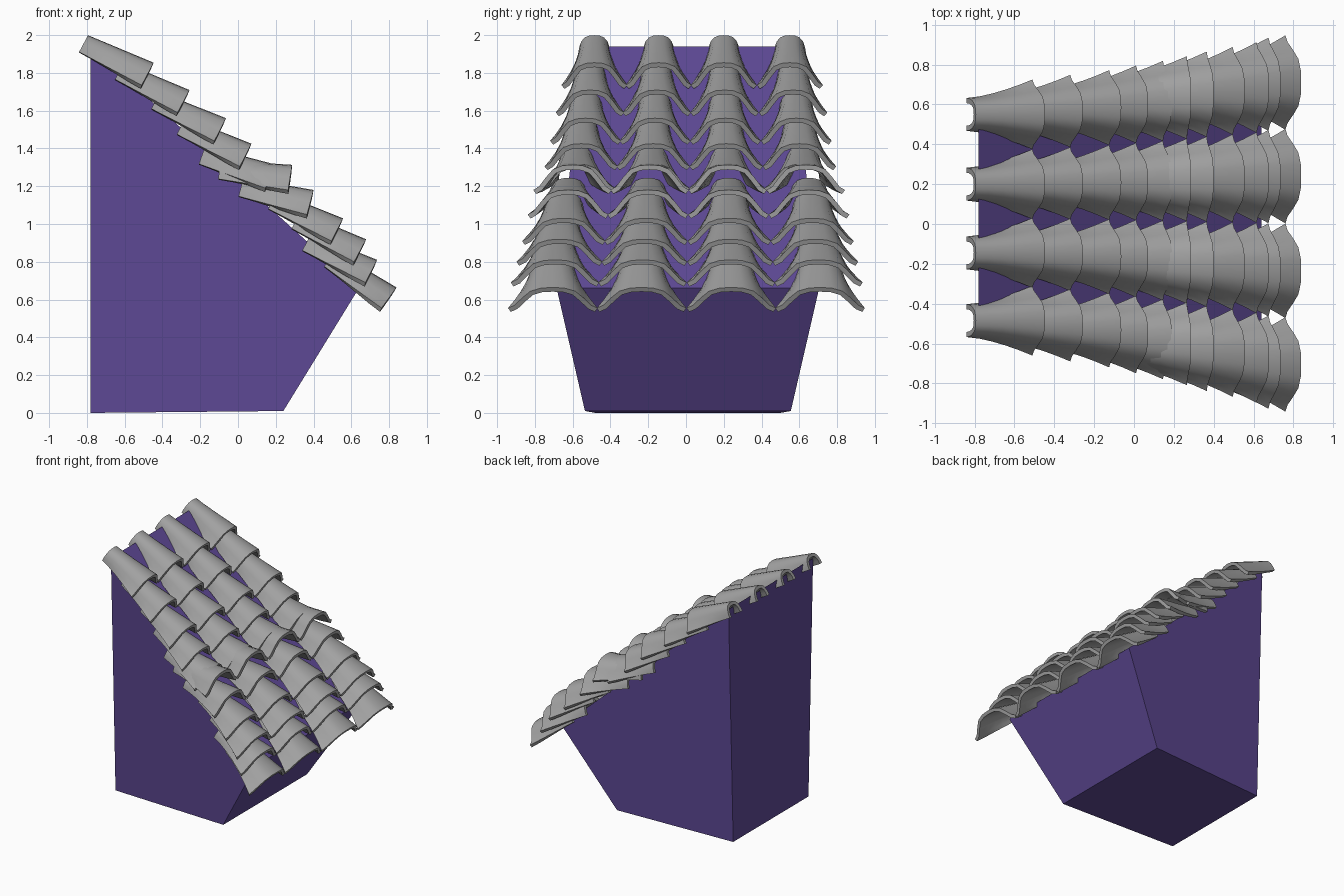
import bpy, bmesh, math
from mathutils import Vector

if "Cube" in bpy.data.objects:
    bpy.data.objects.remove(bpy.data.objects["Cube"])


def material(name, rgb):
    m = bpy.data.materials.new(name)
    m.diffuse_color = (*rgb, 1)
    m.use_nodes = True
    m.node_tree.nodes["Principled BSDF"].inputs["Base Color"].default_value = m.diffuse_color
    return m


purple = material("purple wall", (0.115, 0.068, 0.31))
grey = material("grey tile", (0.36, 0.36, 0.36))


def make_object(name, bm, mat):
    bmesh.ops.recalc_face_normals(bm, faces=bm.faces)
    me = bpy.data.meshes.new(name)
    bm.to_mesh(me)
    bm.free()
    me.materials.append(mat)
    ob = bpy.data.objects.new(name, me)
    bpy.context.collection.objects.link(ob)
    return ob


# Wall block under the roof: (x, z, half width) round the side profile
profile = [(-0.78, 0, 0.49), (0.24, 0.01, 0.545), (0.64, 0.66, 0.695), (-0.78, 1.94, 0.55)]
bm = bmesh.new()
near = [bm.verts.new((x, 0.01 - w, z)) for x, z, w in profile]
far = [bm.verts.new((x, 0.01 + w, z)) for x, z, w in profile]
bm.faces.new(near)
bm.faces.new(far[::-1])
for i in range(4):
    j = (i + 1) % 4
    bm.faces.new((near[i], far[i], far[j], near[j]))
make_object("wall_block", bm, purple)

# Tile rows, ridge to eave: lower base edge (x, z) and pitch in degrees
rows = [(-0.51, 1.735, 28), (-0.32, 1.59, 28), (-0.125, 1.44, 27), (0.01, 1.305, 27),
        (0.145, 1.19, 20), (0.265, 1.18, 9), (0.365, 1.05, 15), (0.495, 0.91, 27),
        (0.615, 0.80, 28), (0.675, 0.69, 27), (0.76, 0.555, 36)]
# Half arch of the flared lower end and of the narrow upper end (width, height)
lower = [(1, 0), (0.86, 0.13), (0.68, 0.5), (0.5, 0.82), (0.26, 0.97), (0, 1)]
upper = [(1, 0), (0.97, 0.3), (0.85, 0.62), (0.62, 0.87), (0.32, 0.98), (0, 1)]
STEPS = 5
LENGTH = 0.375


def add_tile(bm, end, pitch, y, half):
    """Loft one barrel tile from its upper end to its flared lower end."""
    a = math.radians(pitch)
    along = Vector((math.cos(a), 0, -math.sin(a)))
    normal = Vector((math.sin(a), 0, math.cos(a)))
    rings = []
    for s in range(STEPS + 1):
        t = s / STEPS
        w = half * (0.47 + 0.53 * t ** 1.5)
        h = 0.10 + 0.035 * t
        pts = [(u0 + (u1 - u0) * t, v0 + (v1 - v0) * t)
               for (u0, v0), (u1, v1) in zip(upper, lower)]
        pts += [(-u, v) for u, v in pts[-2::-1]]
        base = end + along * (LENGTH * (t - 1))
        rings.append([bm.verts.new(base + Vector((0, y + w * u, 0)) + normal * (h * v))
                      for u, v in pts])
    for r, q in zip(rings, rings[1:]):
        for i in range(len(r) - 1):
            bm.faces.new((r[i], q[i], q[i + 1], r[i + 1]))


# Four columns of tiles that fan out towards the eave
ridge_y = [-0.485, -0.145, 0.2, 0.55]
eave_y = [-0.705, -0.235, 0.24, 0.71]
for c in range(4):
    bm = bmesh.new()
    for i, (x, z, pitch) in enumerate(rows):
        f = min(1, i / 9.5)
        add_tile(bm, Vector((x, 0, z)), pitch,
                 ridge_y[c] + (eave_y[c] - ridge_y[c]) * f, 0.175 + 0.062 * f)
    ob = make_object(f"tile_column_{c + 1}", bm, grey)
    # make every tile face outward before thickening inward
    me = ob.data
    bm = bmesh.new()
    bm.from_mesh(me)
    bm.normal_update()
    bad = [fc for fc in bm.faces if fc.normal.z < 0]
    bmesh.ops.reverse_faces(bm, faces=bad)
    bm.to_mesh(me)
    bm.free()
    bpy.ops.object.select_all(action='DESELECT')
    ob.select_set(True)
    bpy.context.view_layer.objects.active = ob
    mod = ob.modifiers.new("thickness", 'SOLIDIFY')
    mod.thickness = 0.026
    mod.offset = -1
    bpy.ops.object.modifier_apply(modifier=mod.name)
    bpy.ops.object.shade_smooth_by_angle(angle=math.radians(40))
